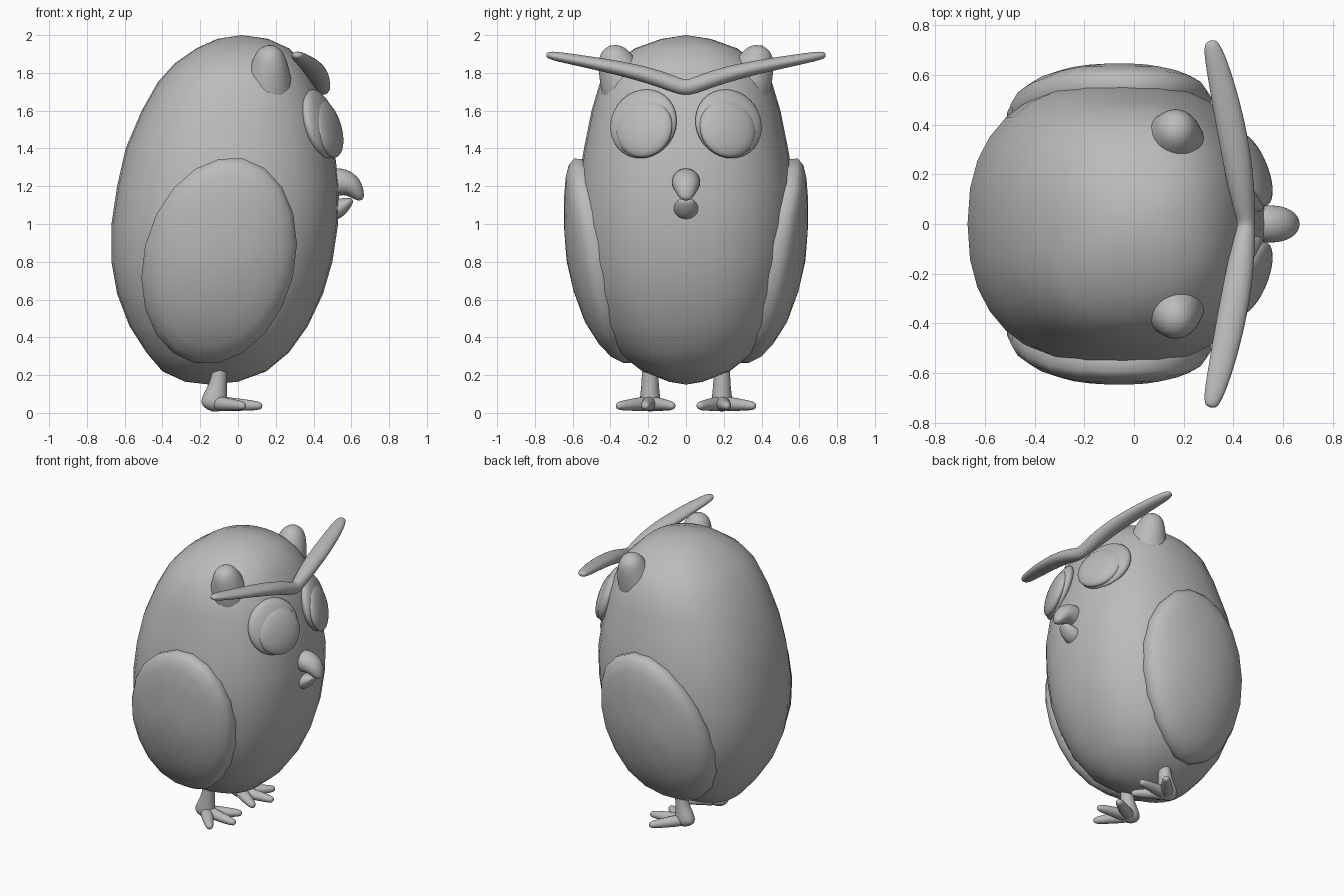
import bpy, bmesh, math
from mathutils import Vector, Matrix

if "Cube" in bpy.data.objects:
    bpy.data.objects.remove(bpy.data.objects["Cube"])

grey = bpy.data.materials.new("plain_grey")
grey.diffuse_color = (0.5, 0.5, 0.5, 1)
grey.use_nodes = True
grey.node_tree.nodes["Principled BSDF"].inputs["Base Color"].default_value = grey.diffuse_color


def finish(bm, name, subdiv=0):
    bmesh.ops.recalc_face_normals(bm, faces=bm.faces)
    me = bpy.data.meshes.new(name)
    bm.to_mesh(me)
    bm.free()
    for p in me.polygons:
        p.use_smooth = True
    me.materials.append(grey)
    ob = bpy.data.objects.new(name, me)
    bpy.context.collection.objects.link(ob)
    if subdiv:
        m = ob.modifiers.new("smooth", 'SUBSURF')
        m.levels = m.render_levels = subdiv
    return ob


def skin(rings, start, end):
    """Bridge rings of points and close both ends with a pole."""
    bm = bmesh.new()
    rs = [[bm.verts.new(p) for p in r] for r in rings]
    n = len(rs[0])
    for a, b in zip(rs, rs[1:]):
        for i in range(n):
            j = (i + 1) % n
            bm.faces.new((a[i], a[j], b[j], b[i]))
    for r, p in ((rs[0], start), (rs[-1], end)):
        v = bm.verts.new(p)
        for i in range(n):
            bm.faces.new((r[i], r[(i + 1) % n], v))
    return bm


def tube(name, path, up=(0, 0, 1), n=12):
    """Rounded tube; path rows are x, y, z, side radius, up radius."""
    pts = [Vector(p[:3]) for p in path]
    rings, tans = [], []
    for k, p in enumerate(path):
        t = (pts[min(k + 1, len(pts) - 1)] - pts[max(k - 1, 0)]).normalized()
        s = t.cross(Vector(up)).normalized()
        u = s.cross(t)
        tans.append(t)
        rings.append([pts[k] + s * p[3] * math.cos(a) + u * p[4] * math.sin(a)
                      for a in (2 * math.pi * i / n for i in range(n))])
    bm = skin(rings, pts[0] - tans[0] * path[0][4] * 0.5,
              pts[-1] + tans[-1] * path[-1][4] * 0.5)
    return finish(bm, name, 2)


# Body: z, back x, front x, half width
PROFILE = [(0.165, -.28, .0, .09), (0.22, -.40, .15, .23), (0.32, -.485, .27, .36),
           (0.46, -.575, .37, .455), (0.63, -.64, .45, .52), (0.80, -.67, .50, .56),
           (1.0, -.67, .53, .575), (1.2, -.64, .535, .575), (1.4, -.595, .51, .54),
           (1.6, -.51, .465, .50), (1.75, -.425, .41, .455), (1.85, -.335, .35, .38),
           (1.93, -.22, .27, .27), (1.98, -.11, .16, .13)]
EXP = 2.35


def section(z):
    z = min(max(z, PROFILE[0][0]), PROFILE[-1][0])
    for a, b in zip(PROFILE, PROFILE[1:]):
        if z <= b[0]:
            f = (z - a[0]) / (b[0] - a[0])
            return [p + (q - p) * f for p, q in zip(a[1:], b[1:])]


def body_y(x, z):
    xb, xf, hw = section(z)
    u = min(abs(x - (xb + xf) / 2) / ((xf - xb) / 2), 1)
    return hw * (1 - u ** EXP) ** (1 / EXP)


def power(v):
    return math.copysign(abs(v) ** (2 / EXP), v)


rings = []
for z, xb, xf, hw in PROFILE:
    rings.append([((xb + xf) / 2 + (xf - xb) / 2 * power(math.cos(a)), hw * power(math.sin(a)), z)
                  for a in (2 * math.pi * i / 32 for i in range(32))])
finish(skin(rings, (-.15, 0, .15), (.02, 0, 2.0)), "body")

# Brow: one V-shaped bar across the forehead
half = [(.455, 0, 1.72, .035, .042), (.445, .05, 1.735, .045, .045), (.425, .2, 1.79, .06, .045),
        (.39, .4, 1.835, .062, .038), (.345, .6, 1.872, .052, .03), (.31, .73, 1.895, .036, .024)]
tube("brow", [(x, -y, z, a, b) for x, y, z, a, b in half[:0:-1]] + half)

# Beak
tube("upper_beak", [(.48, 0, 1.22, .078, .078), (.56, 0, 1.225, .08, .078),
                    (.615, 0, 1.195, .07, .06), (.65, 0, 1.135, .035, .025)])
tube("lower_beak", [(.48, 0, 1.065, .068, .058), (.54, 0, 1.085, .07, .055),
                    (.60, 0, 1.125, .045, .02)])


def disc(name, loc, radius, depth, s):
    """Flattened ball turned outward and slightly upward."""
    bm = bmesh.new()
    turn = Matrix.Rotation(s * math.radians(22), 4, 'Z') @ Matrix.Rotation(math.radians(-15), 4, 'Y')
    bmesh.ops.create_uvsphere(bm, u_segments=32, v_segments=16, radius=1,
                              matrix=Matrix.Translation(loc) @ turn @ Matrix.Diagonal((depth, radius, radius, 1)))
    finish(bm, name)


for s, side in ((-1, "right"), (1, "left")):
    # Eyes
    disc(side + "_eye_rim", (.435, s * .225, 1.53), .188, .06, s)
    disc(side + "_eye", (.475, s * .22, 1.505), .158, .05, s)

    # Ear tufts
    tube(side + "_ear", [(.14, s * .27, 1.62, .17, .17), (.16, s * .33, 1.75, .135, .135),
                         (.17, s * .37, 1.85, .105, .10), (.165, s * .395, 1.92, .075, .07)],
         up=(1, 0, 0))

    # Wing: oval shell following the body's flank
    rings = []
    for r, off in ((.3, .072), (.6, .072), (.82, .071), (.94, .066), (1, .045), (.99, -.05)):
        ring = []
        for i in range(20):
            a = 2 * math.pi * i / 20
            x = -.10 + r * .412 * math.cos(a)
            z = .805 + r * (.54 * math.sin(a) + .09 * math.cos(a))
            ring.append((x, s * (body_y(x, z) + off), z))
        rings.append(ring)
    finish(skin(rings, (-.1, s * (body_y(-.1, .805) + .072), .805), (-.1, s * .4, .805)),
           side + "_wing")

    # Leg and toes
    tube(side + "_leg", [(-.09, s * .19, .30, .045, .04), (-.10, s * .19, .17, .045, .042),
                         (-.12, s * .19, .09, .055, .065), (-.13, s * .19, .035, .06, .08)],
         up=(1, 0, 0))
    for toe, x, y in (("inner", .07, .07), ("middle", .12, .215), ("outer", .03, .36)):
        b = Vector((-.12, .19))
        m = b.lerp(Vector((x, y)), .55)
        tube(f"{side}_{toe}_toe", [(b.x, s * b.y, .05, .045, .045), (m.x, s * m.y, .043, .038, .033),
                                   (x, s * y, .037, .026, .025)])
